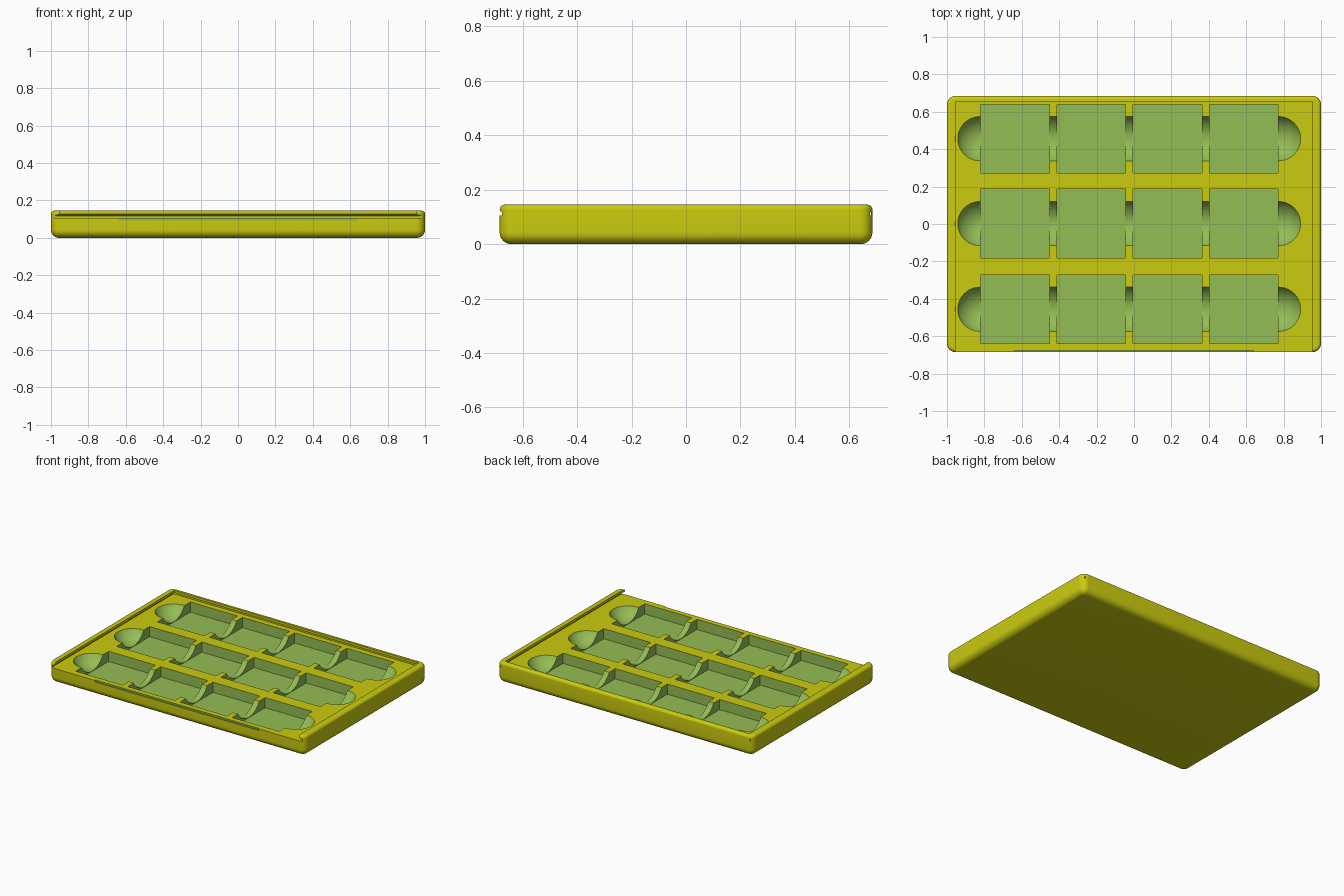
import bpy, bmesh
from math import sin, cos, pi, radians
from mathutils import Matrix, Vector

if "Cube" in bpy.data.objects:
    bpy.data.objects.remove(bpy.data.objects["Cube"])

HALF_X, HALF_Y, HEIGHT = 1.0, 0.685, 0.145
FLOOR, POCKET_Z = 0.105, 0.033


def material(name, rgb):
    m = bpy.data.materials.new(name)
    m.use_nodes = True
    m.diffuse_color = (*rgb, 1)
    m.node_tree.nodes["Principled BSDF"].inputs["Base Color"].default_value = (*rgb, 1)
    return m


def make_object(name, bm):
    bmesh.ops.recalc_face_normals(bm, faces=bm.faces)
    me = bpy.data.meshes.new(name)
    bm.to_mesh(me)
    bm.free()
    ob = bpy.data.objects.new(name, me)
    bpy.context.collection.objects.link(ob)
    return ob


def skin(bm, loops):
    """Bridge stacked rings of points and cap both ends."""
    rings = [[bm.verts.new(p) for p in loop] for loop in loops]
    n = len(rings[0])
    for a, b in zip(rings, rings[1:]):
        for i in range(n):
            j = (i + 1) % n
            bm.faces.new((a[i], a[j], b[j], b[i]))
    bm.faces.new(rings[0][::-1])
    bm.faces.new(rings[-1])


def rounded_ring(inset, z, corner=0.046, steps=8):
    r = corner - inset
    pts = []
    for k, (sx, sy) in enumerate([(1, 1), (-1, 1), (-1, -1), (1, -1)]):
        for i in range(steps + 1):
            a = (k + i / steps) * pi / 2
            pts.append((sx * (HALF_X - corner) + r * cos(a),
                        sy * (HALF_Y - corner) + r * sin(a), z))
    return pts


def box(bm, x0, x1, y0, y1, z0, z1):
    skin(bm, [[(x0, y0, z), (x1, y0, z), (x1, y1, z), (x0, y1, z)] for z in (z0, z1)])


# Tray body: rounded plan, large lower fillet, small upper fillet
bm = bmesh.new()
low, high = 0.043, 0.018
quarter = [i / 8 * pi / 2 for i in range(9)]
profile = [(low * (1 - sin(a)), low * (1 - cos(a))) for a in quarter]
profile += [(high * (1 - cos(a)), HEIGHT - high * (1 - sin(a))) for a in quarter]
skin(bm, [rounded_ring(i, z) for i, z in profile])
tray = make_object("tray", bm)

# Lid slot: undercut groove on three sides, open at the front
bm = bmesh.new()
skin(bm, [[(-x, -0.8, z), (x, -0.8, z), (x, x - 0.3, z), (-x, x - 0.3, z)]
          for x, z in [(0.98, FLOOR), (0.98, 0.116), (0.955, 0.128), (0.955, 0.2)]])
slot = make_object("lid_slot_cutter", bm)

# Square pockets in three rows of four
ROWS = (-0.456, 0.002, 0.456)
bm = bmesh.new()
for y in ROWS:
    for i in range(4):
        x = -0.637 + i * 0.408
        box(bm, x - 0.184, x + 0.184, y - 0.184, y + 0.184, POCKET_Z, 0.2)
pockets = make_object("pocket_cutter", bm)

# Round-ended finger channel through each row
bm = bmesh.new()
R = 0.135
for y in ROWS:
    ball = bmesh.ops.create_uvsphere(bm, u_segments=48, v_segments=32, radius=R,
                                     matrix=Matrix.Rotation(pi / 2, 4, "Y"))["verts"]
    # Stretch the ball into a capsule by splitting it at its equator
    faces = list({f for v in ball for f in v.link_faces})
    edges = list({e for v in ball for e in v.link_edges})
    cut = [e for e in edges if all(abs(v.co.x) < 1e-5 for v in e.verts)]
    bmesh.ops.split_edges(bm, edges=cut)
    parts = list({v for f in faces for v in f.verts})
    for f in faces:
        f.tag = f.calc_center_median().x > 0
    right = {v for f in faces if f.tag for v in f.verts}
    seams = [e for e in {e for f in faces for e in f.edges} if e.is_boundary]
    for v in parts:
        v.co += Vector((0.773 if v in right else -0.824, y, POCKET_Z + R + 0.002))
    bmesh.ops.bridge_loops(bm, edges=seams)
channels = make_object("finger_channel_cutter", bm)

# Shallow relief along the front edge
bm = bmesh.new()
box(bm, -0.64, 0.64, -0.8, -0.677, 0.094, 0.2)
notch = make_object("front_notch_cutter", bm)

cutters = [slot, pockets, channels, notch]
for c in cutters:
    c.hide_render = True
    mod = tray.modifiers.new(c.name, "BOOLEAN")
    mod.operation, mod.object, mod.solver = "DIFFERENCE", c, "EXACT"

# Bake the cuts and drop the cutters
bpy.context.view_layer.update()
graph = bpy.context.evaluated_depsgraph_get()
mesh = bpy.data.meshes.new_from_object(tray.evaluated_get(graph))
tray.modifiers.clear()
tray.data = mesh
for c in cutters:
    bpy.data.objects.remove(c)

# Yellow shell, green recesses below the floor surface
mesh.materials.clear()
mesh.materials.append(material("yellow", (0.60, 0.60, 0.005)))
mesh.materials.append(material("soft green", (0.30, 0.51, 0.09)))
for f in mesh.polygons:
    c = f.center
    inside = abs(c.x) < 0.95 and abs(c.y) < 0.66 and 0.02 < c.z < FLOOR - 0.001
    relief = abs(c.x) < 0.65 and c.y < -0.67 and 0.09 < c.z < FLOOR - 0.001
    f.material_index = int(inside or relief)

bpy.ops.object.select_all(action="DESELECT")
tray.select_set(True)
bpy.context.view_layer.objects.active = tray
bpy.ops.object.shade_smooth_by_angle(angle=radians(30))
